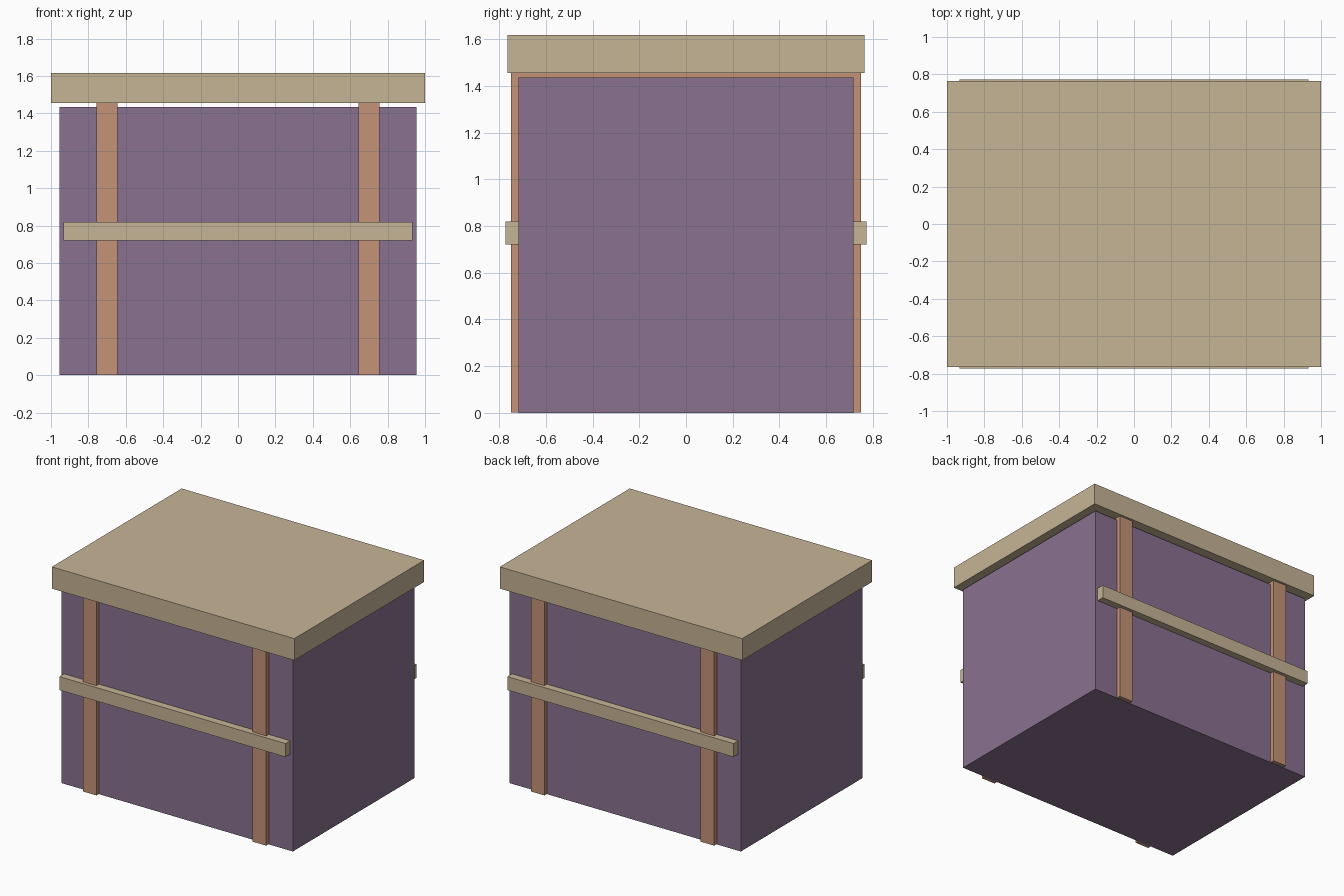
import bpy

cube = bpy.data.objects.get("Cube")
if cube:
    bpy.data.objects.remove(cube, do_unlink=True)


def material(name, rgb):
    mat = bpy.data.materials.new(name)
    mat.use_nodes = True
    mat.diffuse_color = (*rgb, 1)
    mat.node_tree.nodes["Principled BSDF"].inputs["Base Color"].default_value = (*rgb, 1)
    return mat


def box(name, mat, width, depth, bottom, top, x=0):
    bpy.ops.mesh.primitive_cube_add(size=1, location=(x, 0, (bottom + top) / 2))
    obj = bpy.context.object
    obj.name = name
    obj.scale = (width, depth, top - bottom)
    bpy.ops.object.transform_apply(location=False, rotation=False, scale=True)
    obj.data.materials.append(mat)
    return obj


purple = material("dusty purple", (0.254, 0.168, 0.279))
tan = material("pale tan", (0.565, 0.456, 0.305))
copper = material("copper brown", (0.558, 0.292, 0.188))

# Crate body and overhanging lid
box("body", purple, 1.91, 1.436, 0, 1.435)
box("lid", tan, 2.0, 1.53, 1.455, 1.617)

# Upright battens wrap over the body and carry the lid just above it
for side, x in (("left", 0.7), ("right", -0.7)):
    box(side + "_batten", copper, 0.113, 1.496, 0.002, 1.456, x)

# Cross rail standing proud of the battens on front and back
box("cross_rail", tan, 1.866, 1.546, 0.72, 0.82)
